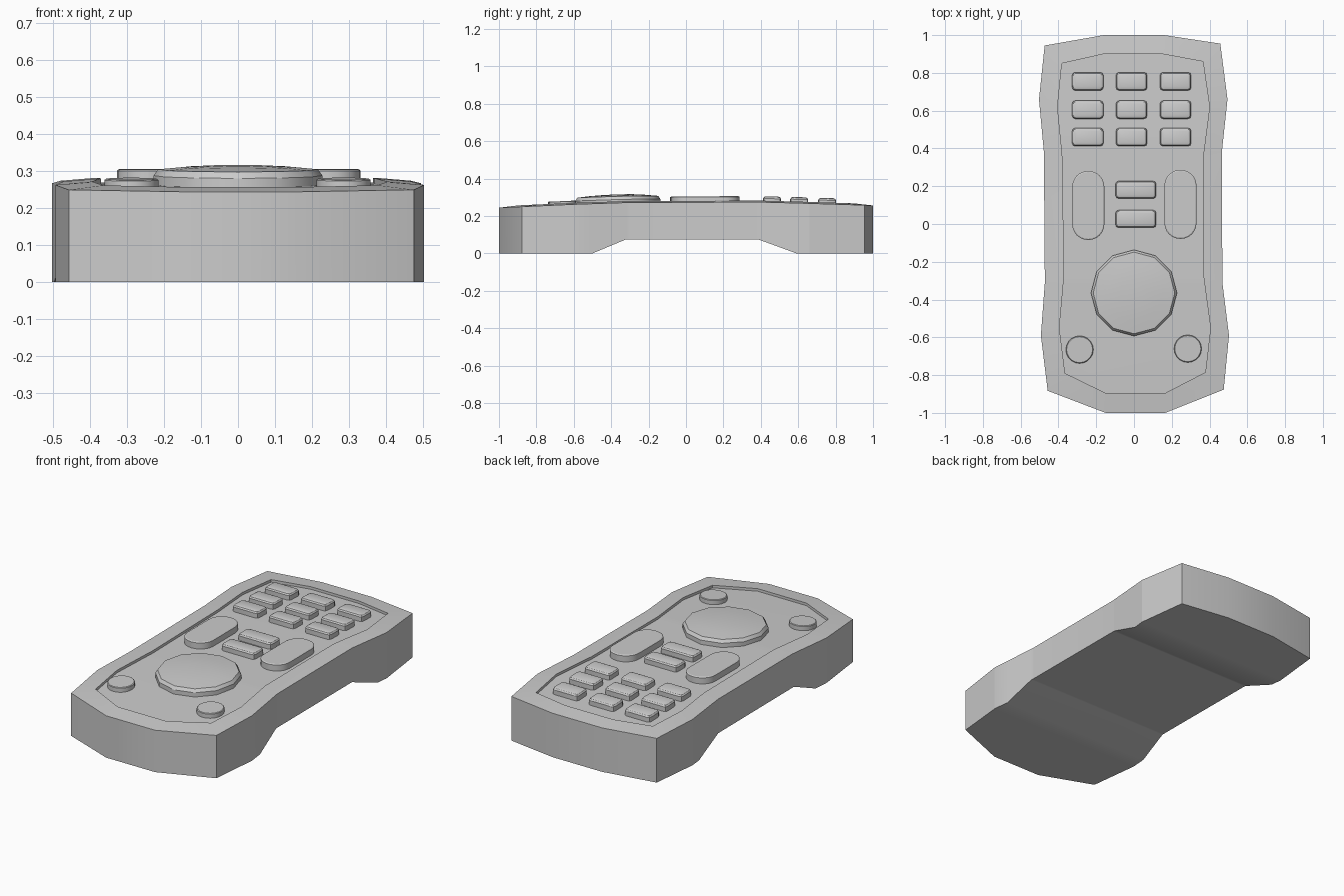
import bpy, bmesh
from math import cos, sin, pi, radians

if "Cube" in bpy.data.objects:
    bpy.data.objects.remove(bpy.data.objects["Cube"])


def lerp(table, y):
    for (y0, z0), (y1, z1) in zip(table, table[1:]):
        if y <= y1:
            t = max(0, (y - y0) / (y1 - y0))
            return z0 + t * (z1 - z0)
    return table[-1][1]


# side profiles of the case as (y, z)
TOP = [(-1, .25), (-.6, .268), (-.3, .278), (.4, .28), (.66, .273), (1, .262)]
BOTTOM = [(-.5, 0), (-.32, .075), (.385, .075), (.59, 0)]
RECESS = 0.013


def loft(bm, rings):
    """Bridge rings of equal length and cap both ends."""
    vs = [[bm.verts.new(p) for p in r] for r in rings]
    n = len(vs[0])
    for a, b in zip(vs, vs[1:]):
        for i in range(n):
            j = (i + 1) % n
            bm.faces.new((a[i], a[j], b[j], b[i]))
    bm.faces.new(vs[0][::-1])
    bm.faces.new(vs[-1])
    bmesh.ops.recalc_face_normals(bm, faces=bm.faces[:])


def finish(bm, name, angle=30):
    me = bpy.data.meshes.new(name)
    bmesh.ops.recalc_face_normals(bm, faces=bm.faces[:])
    bm.to_mesh(me)
    bm.free()
    ob = bpy.data.objects.new(name, me)
    bpy.context.collection.objects.link(ob)
    bpy.ops.object.select_all(action='DESELECT')
    bpy.context.view_layer.objects.active = ob
    ob.select_set(True)
    bpy.ops.object.shade_smooth_by_angle(angle=radians(angle))
    return ob


# case: waisted outline with a recessed panel, bent to the side profiles
outer = [(-.16, 1), (.16, 1), (.457, .955), (.495, .66), (.465, .38), (.468, -.31),
         (.503, -.59), (.475, -.877), (.165, -1), (-.15, -1), (-.457, -.883),
         (-.493, -.59), (-.472, -.31), (-.477, .38), (-.503, .66), (-.473, .945)]
inner = [(-.16, .9), (.15, .9), (.365, .86), (.4, .62), (.365, .35), (.367, -.27),
         (.405, -.55), (.378, -.785), (.165, -.895), (-.15, -.895), (-.365, -.79),
         (-.395, -.55), (-.37, -.27), (-.38, .37), (-.405, .62), (-.382, .85)]
bm = bmesh.new()
loft(bm, [[(x, y, 0) for x, y in outer],
          [(x, y, .994) for x, y in outer],
          [(x, y, 1.002) for x, y in inner],
          [(x, y, 1 - RECESS) for x, y in inner]])
for y in sorted({p[0] for p in TOP[1:-1] + BOTTOM}):
    bmesh.ops.bisect_plane(bm, geom=bm.verts[:] + bm.edges[:] + bm.faces[:],
                           plane_co=(0, y, 0), plane_no=(0, 1, 0))
for v in bm.verts:
    y = v.co.y
    v.co.z = lerp(BOTTOM, y) if v.co.z < .5 else v.co.z - 1 + lerp(TOP, y)
finish(bm, "case")


def rounded_rect(w, h, r, seg):
    pts = []
    for k, (sx, sy) in enumerate([(1, 1), (-1, 1), (-1, -1), (1, -1)]):
        for i in range(seg + 1):
            a = (k + i / seg) * pi / 2
            pts.append((sx * (w / 2 - r) + r * cos(a), sy * (h / 2 - r) + r * sin(a)))
    return pts


def circle(r, n):
    return [(r * cos(2 * pi * i / n), r * sin(2 * pi * i / n)) for i in range(n)]


def button(name, outline, cx, cy, steps):
    """steps: (inset, height above the case top), following the case slope."""
    w = max(p[0] for p in outline)
    h = max(p[1] for p in outline)
    rings = []
    for inset, up in [(0, -RECESS - .01)] + steps:
        fx, fy = 1 - inset / w, 1 - inset / h
        rings.append([(cx + x * fx, cy + y * fy, lerp(TOP, cy + y * fy) + up)
                      for x, y in outline])
    bm = bmesh.new()
    loft(bm, rings)
    return finish(bm, name)


# number keys
key_steps = [(0, .014), (.005, .022), (.014, .026)]
for r, y in enumerate((.755, .605, .46)):
    for c, x in enumerate((-.245, -.013, .22)):
        button(f"number_key_{r * 3 + c + 1}", rounded_rect(.165, .096, .016, 2), x, y, key_steps)

# two centre keys
for i, y in enumerate((.181, .027)):
    button(f"centre_key_{i + 1}", rounded_rect(.215, .093, .016, 2), .01, y, key_steps)

# long rockers and small round buttons on each side
for side, rx, ry, bx, by in (("left", -.242, .098, -.288, -.665),
                             ("right", .246, .104, .285, -.66)):
    button(f"rocker_{side}", rounded_rect(.17, .365, .083, 6), rx, ry, [(0, .022), (.006, .026)])
    button(f"round_button_{side}", circle(.073, 20), bx, by, [(0, .011), (.004, .014)])

# domed twelve-sided navigation pad
button("navigation_pad", circle(.228, 12), 0, -.365,
       [(0, .012), (.012, .029), (.08, .035), (.16, .039)])
